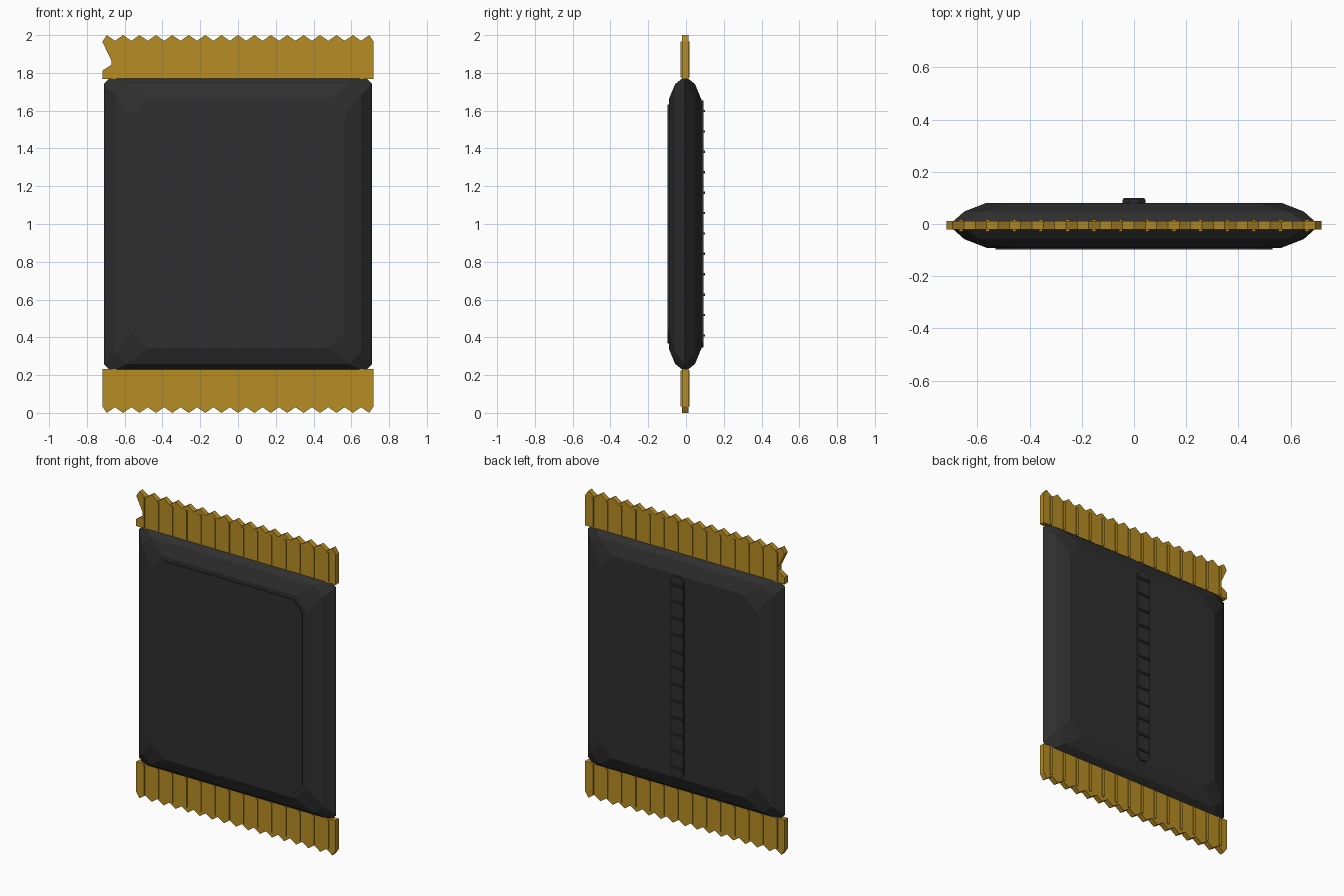
import bpy, bmesh

cube = bpy.data.objects.get("Cube")
if cube:
    bpy.data.objects.remove(cube, do_unlink=True)

MID = -0.005          # depth of the wrapper's centre plane


def material(name, rgb):
    m = bpy.data.materials.new(name)
    m.use_nodes = True
    m.diffuse_color = (*rgb, 1)
    m.node_tree.nodes["Principled BSDF"].inputs["Base Color"].default_value = (*rgb, 1)
    return m


black = material("matte black", (0.028, 0.028, 0.028))
gold = material("gold", (0.47, 0.262, 0.018))


def octagon(hw, hh, c, cz=1.0):
    """Rectangle outline in x, z with cut corners."""
    quarter = [(hw, hh - c), (hw - c, hh)]
    top = quarter + [(-x, z) for x, z in reversed(quarter)]
    return [(x, cz + z) for x, z in top] + [(x, cz - z) for x, z in reversed(top)]


def loft(name, rings, mat):
    """Skin a list of (y, outline) rings and cap both ends."""
    bm = bmesh.new()
    loops = [[bm.verts.new((x, y, z)) for x, z in pts] for y, pts in rings]
    n = len(loops[0])
    for a, b in zip(loops, loops[1:]):
        for i in range(n):
            j = (i + 1) % n
            bm.faces.new((a[i], a[j], b[j], b[i]))
    bm.faces.new(loops[0])
    bm.faces.new(loops[-1])
    bmesh.ops.recalc_face_normals(bm, faces=bm.faces)
    mesh = bpy.data.meshes.new(name)
    bm.to_mesh(mesh)
    bm.free()
    mesh.materials.append(mat)
    obj = bpy.data.objects.new(name, mesh)
    bpy.context.collection.objects.link(obj)
    return obj


def box(name, x, z, hw, hh, y0, y1, mat):
    pts = [(x - hw, z - hh), (x + hw, z - hh), (x + hw, z + hh), (x - hw, z + hh)]
    return loft(name, [(y0, pts), (y1, pts)], mat)


# Pillow-shaped pouch
rim = octagon(0.71, 0.783, 0.04)
shoulder = octagon(0.65, 0.74, 0.06)
face = octagon(0.565, 0.66, 0.09)
loft("pouch", [(MID - 0.086, face), (MID - 0.053, shoulder), (MID, rim),
               (MID + 0.053, shoulder), (MID + 0.086, face)], black)

# Raised front panel
panel = octagon(0.53, 0.633, 0.065)
loft("front_panel", [(-0.085, panel), (-0.097, panel)], black)

# Back seam with cross ridges
seam = octagon(0.045, 0.655, 0.025)
loft("back_seam", [(0.075, seam), (0.093, seam)], black)
for i in range(12):
    box(f"seam_ridge_{i + 1}", 0, 0.41 + i * 0.108, 0.04, 0.006, 0.085, 0.1, black)

# Crimped seals with zigzag edges
TEETH = 17
HALF = 0.718
step = 2 * 0.695 / (TEETH - 1)


def seal_outline(notched):
    """Outline of the lower seal; the notch is for the upper one."""
    pts = [(-HALF, 0.035)]
    for i in range(TEETH):
        x = -0.695 + i * step
        pts.append((x, 0.0))
        if i < TEETH - 1:
            pts.append((x + step / 2, 0.03))
    pts += [(HALF, 0.035), (HALF, 0.233), (-HALF, 0.233)]
    if notched:
        pts += [(-HALF, 0.188), (-0.662, 0.152)]
    return pts


for label, top in (("lower", False), ("upper", True)):
    pts = [(x, 2 - z if top else z) for x, z in seal_outline(top)]
    loft(f"{label}_seal", [(MID - 0.017, pts), (MID + 0.017, pts)], gold)
    # Pressed vertical ribs showing on both sides
    for i in range(14):
        x = (i - 6.5) * 0.102
        z = 0.13
        box(f"{label}_seal_rib_{i + 1}", x, 2 - z if top else z, 0.007, 0.095,
            MID - 0.023, MID + 0.023, gold)
